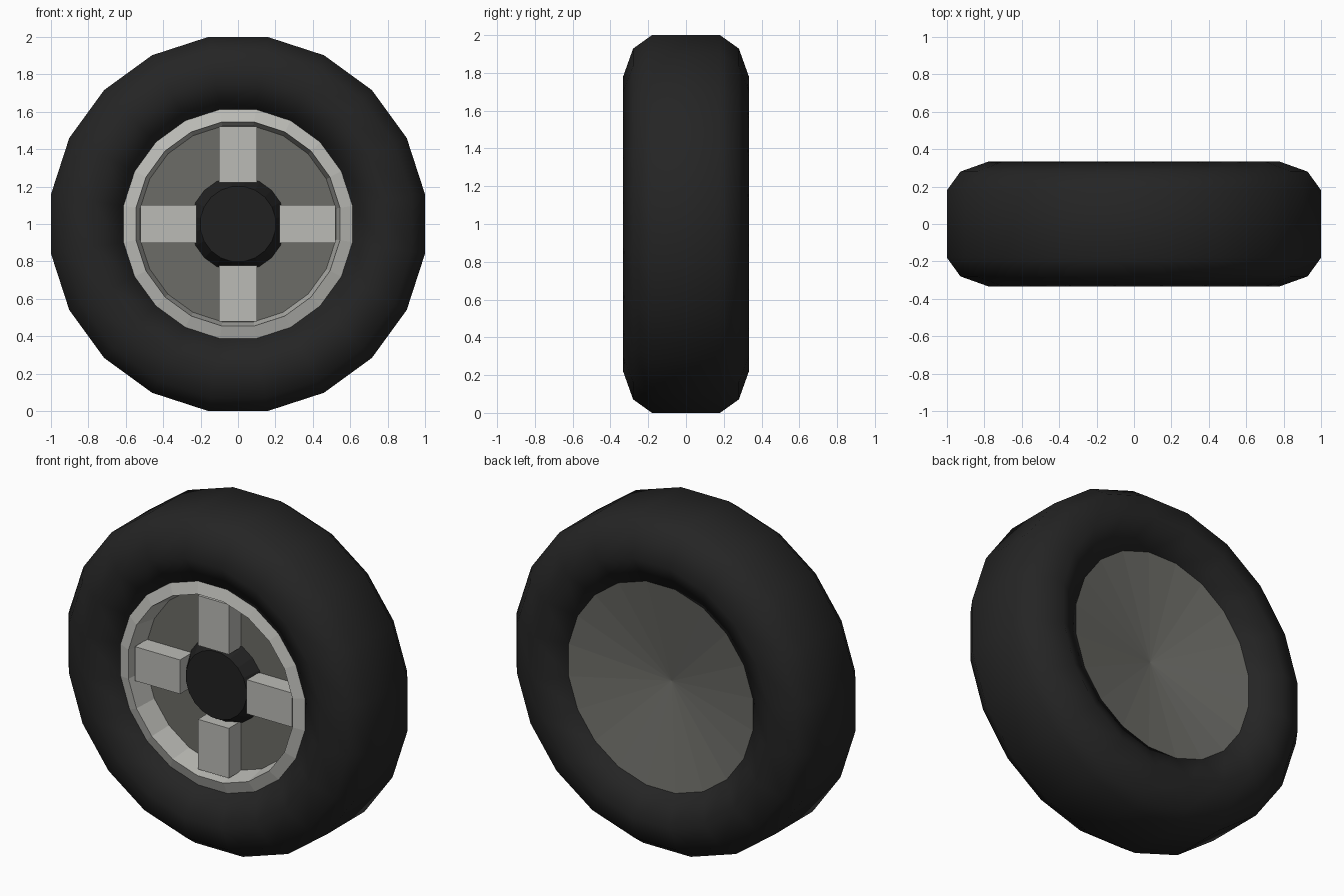
import bpy, bmesh, math
from mathutils import Matrix

if "Cube" in bpy.data.objects:
    bpy.data.objects.remove(bpy.data.objects["Cube"])

SIDES = 20


def material(name, r, g, b):
    m = bpy.data.materials.new(name)
    m.diffuse_color = (r, g, b, 1)
    m.use_nodes = True
    m.node_tree.nodes["Principled BSDF"].inputs["Base Color"].default_value = m.diffuse_color
    return m


rubber = material("black_rubber", 0.018, 0.018, 0.018)
light = material("light_grey_metal", 0.50, 0.50, 0.47)
dark = material("dark_grey_metal", 0.15, 0.15, 0.135)
black = material("hub_black", 0.015, 0.015, 0.015)


def finish(bm, name, mat, smooth=False):
    bm.normal_update()
    me = bpy.data.meshes.new(name)
    bm.to_mesh(me)
    bm.free()
    me.materials.append(mat)
    for p in me.polygons:
        p.use_smooth = smooth
    ob = bpy.data.objects.new(name, me)
    ob.location.z = 1
    bpy.context.collection.objects.link(ob)
    return ob


def lathe(name, profile, mat, closed=False, smooth=False):
    """Spin (radius, y) points about the y axis; radius 0 makes a pole."""
    bm = bmesh.new()
    rings = []
    for r, y in profile:
        if r == 0:
            rings.append([bm.verts.new((0, y, 0))] * SIDES)
            continue
        angles = [math.tau * (i + 0.5) / SIDES for i in range(SIDES)]
        rings.append([bm.verts.new((r * math.cos(a), y, r * math.sin(a))) for a in angles])
    pairs = list(zip(rings, rings[1:]))
    if closed:
        pairs.append((rings[-1], rings[0]))
    for a, b in pairs:
        for i in range(SIDES):
            j = (i + 1) % SIDES
            quad = list(dict.fromkeys((a[i], a[j], b[j], b[i])))
            bm.faces.new(quad)
    bmesh.ops.recalc_face_normals(bm, faces=bm.faces)
    return finish(bm, name, mat, smooth)


# Tyre: rounded cross-section with a sunken inner lip
half = [(0.62, 0.24), (0.79, 0.333), (0.94, 0.28), (1.0125, 0.18)]
lathe("tyre", half + [(r, -y) for r, y in reversed(half)], rubber, closed=True, smooth=True)

# Rim: raised ring with a tapering inner wall
lathe("rim", [(0.62, -0.24), (0.552, -0.262), (0.53, -0.12), (0.62, -0.12)], light, closed=True)

# Wheel disc: flat front floor and dished back
lathe("wheel_disc", [(0, -0.12), (0.54, -0.12), (0.615, 0.0), (0.62, 0.24), (0, 0.137)], dark)

# Hub: short tapered cap
lathe("hub", [(0, -0.207), (0.203, -0.207), (0.255, -0.119), (0, -0.119)], black)

# Four block spokes
for k, side in enumerate(("right", "top", "left", "bottom")):
    bm = bmesh.new()
    bmesh.ops.create_cube(bm, size=1)
    bmesh.ops.scale(bm, vec=(0.30, 0.12, 0.205), verts=bm.verts)
    bmesh.ops.translate(bm, vec=(0.372, -0.174, 0), verts=bm.verts)
    bmesh.ops.rotate(bm, matrix=Matrix.Rotation(-k * math.pi / 2, 3, 'Y'), verts=bm.verts)
    finish(bm, side + "_spoke", light)
